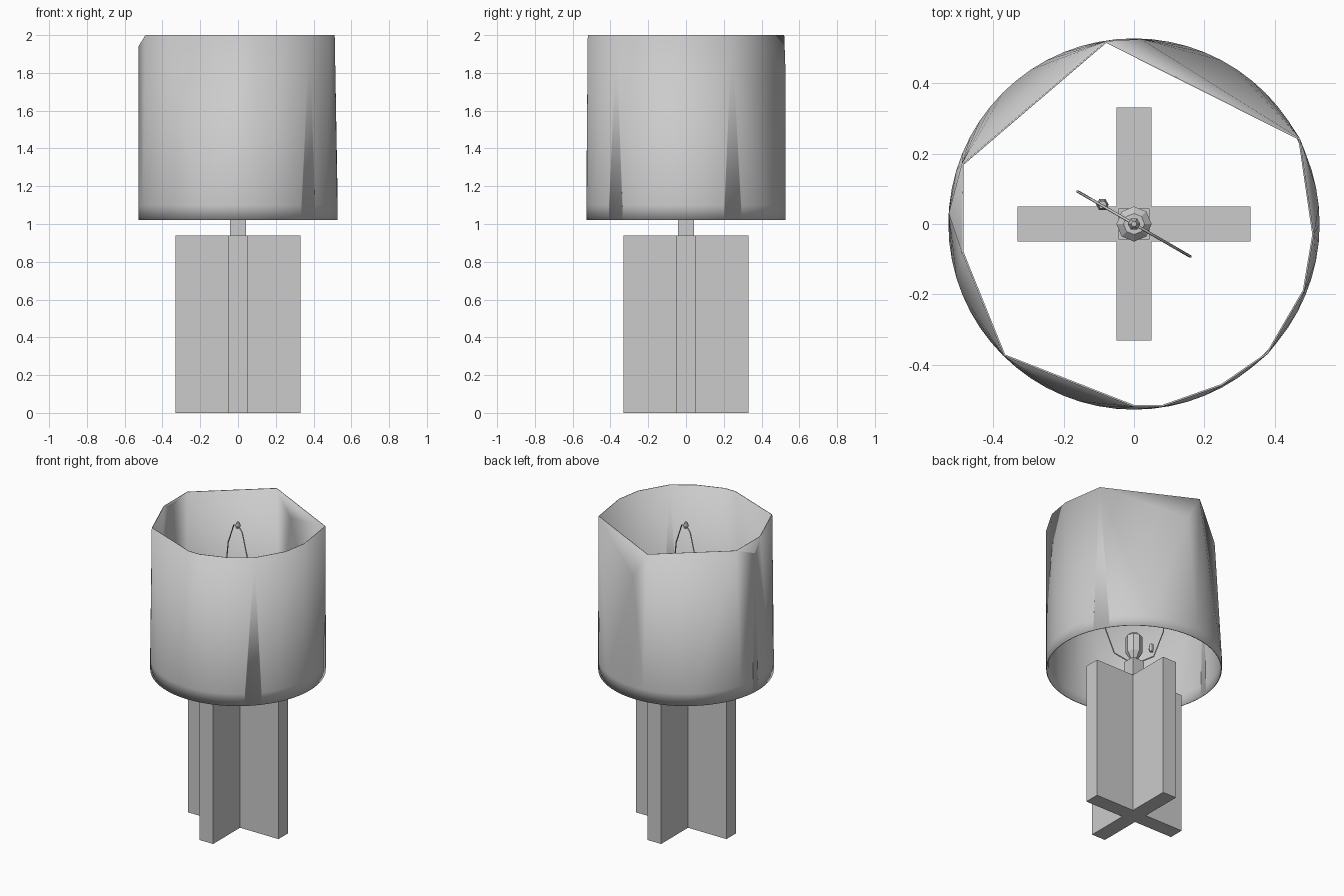
import bpy, bmesh, math
from mathutils import Vector

cube = bpy.data.objects.get("Cube")
if cube:
    bpy.data.objects.remove(cube)

grey = bpy.data.materials.new("plain_grey")
grey.use_nodes = True
grey.diffuse_color = (0.6, 0.6, 0.6, 1)
grey.node_tree.nodes["Principled BSDF"].inputs["Base Color"].default_value = (0.6, 0.6, 0.6, 1)


def add_object(name, bm):
    mesh = bpy.data.meshes.new(name)
    bm.to_mesh(mesh)
    bm.free()
    obj = bpy.data.objects.new(name, mesh)
    mesh.materials.append(grey)
    bpy.context.collection.objects.link(obj)
    return obj


def smooth(obj, degrees):
    bpy.ops.object.select_all(action="DESELECT")
    obj.select_set(True)
    bpy.context.view_layer.objects.active = obj
    bpy.ops.object.shade_smooth_by_angle(angle=math.radians(degrees))


def lathe(name, profile, sides, centre=(0, 0)):
    """Low-poly turned part from (radius, height) pairs."""
    bm = bmesh.new()
    rings = [[bm.verts.new((centre[0] + r * math.cos(math.tau * i / sides),
                            centre[1] + r * math.sin(math.tau * i / sides), z))
              for i in range(sides)] for r, z in profile]
    for low, high in zip(rings, rings[1:]):
        for i in range(sides):
            j = (i + 1) % sides
            bm.faces.new((low[i], low[j], high[j], high[i]))
    bm.faces.new(rings[0][::-1])
    bm.faces.new(rings[-1])
    return add_object(name, bm)


# Cross-shaped base: one outline, extruded upwards
ARM, HALF, BASE_TOP = 0.332, 0.05, 0.94
bm = bmesh.new()
outline = []
for k in range(4):
    c, s = (1, 0, -1, 0)[k], (0, 1, 0, -1)[k]
    for x, y in ((ARM, -HALF), (ARM, HALF), (HALF, HALF)):
        outline.append(bm.verts.new((c * x - s * y, s * x + c * y, 0)))
face = bm.faces.new(outline)
top = bmesh.ops.extrude_face_region(bm, geom=[face])["geom"]
bmesh.ops.translate(bm, vec=(0, 0, BASE_TOP),
                    verts=[g for g in top if isinstance(g, bmesh.types.BMVert)])
bmesh.ops.recalc_face_normals(bm, faces=bm.faces)
add_object("cross_base", bm)

# Square neck
bm = bmesh.new()
bmesh.ops.create_cube(bm, size=1)
for v in bm.verts:
    v.co = Vector((v.co.x * 0.087, v.co.y * 0.087, 1.005 + v.co.z * 0.13))
add_object("neck", bm)

# Lampshade: round lower rim faceting into an uneven polygon at the top
LOW, RADIUS, SIDES = 1.02, 0.528, 64
rim = [(-0.08, 0.52), (0.472, 0.243), (0.512, -0.03), (0.485, -0.19), (0.38, -0.37),
       (0.25, -0.46), (0.08, -0.52), (0, -0.52), (-0.37, -0.375), (-0.49, -0.08), (-0.49, 0.17)]
bm = bmesh.new()
for z in (LOW, LOW + 0.08):
    for i in range(SIDES):
        a = math.tau * i / SIDES
        bm.verts.new((RADIUS * math.cos(a), RADIUS * math.sin(a), z))
for x, y in rim:
    bm.verts.new((x, y, 2))
for point in ((0.02, 0.526, 1.83), (-0.527, 0.03, 1.94)):
    bm.verts.new(point)
bmesh.ops.convex_hull(bm, input=bm.verts)
bmesh.ops.recalc_face_normals(bm, faces=bm.faces)
caps = [f for f in bm.faces if abs(f.normal.z) > 0.97]
bmesh.ops.delete(bm, geom=caps, context="FACES")
shade = add_object("lampshade", bm)
wall = shade.modifiers.new("wall", "SOLIDIFY")
wall.thickness = 0.005
wall.offset = -1
smooth(shade, 30)

# Bulb socket with its side switch, and the finial
lathe("bulb_socket", [(0.012, 1.07), (0.05, 1.13), (0.05, 1.24), (0.03, 1.26)], 8)
lathe("switch_knob", [(0.012, 1.15), (0.018, 1.17), (0.012, 1.2)], 6, (-0.09, 0.055))
lathe("finial", [(0.012, 1.955), (0.018, 1.97), (0.008, 1.995)], 6)

# Thin wire harp arching over the socket
half = [(0.03, 1.07), (0.12, 1.12), (0.18, 1.3), (0.185, 1.55), (0.14, 1.8), (0.06, 1.95)]
path = [(-u, z) for u, z in half] + [(0, 1.975)] + half[::-1]
curve = bpy.data.curves.new("harp", "CURVE")
curve.dimensions = "3D"
curve.bevel_depth = 0.004
curve.bevel_resolution = 1
spline = curve.splines.new("POLY")
spline.points.add(len(path) - 1)
turn = math.radians(-30)
for p, (u, z) in zip(spline.points, path):
    p.co = (u * math.cos(turn), u * math.sin(turn), z, 1)
curve.materials.append(grey)
bpy.context.collection.objects.link(bpy.data.objects.new("harp", curve))
